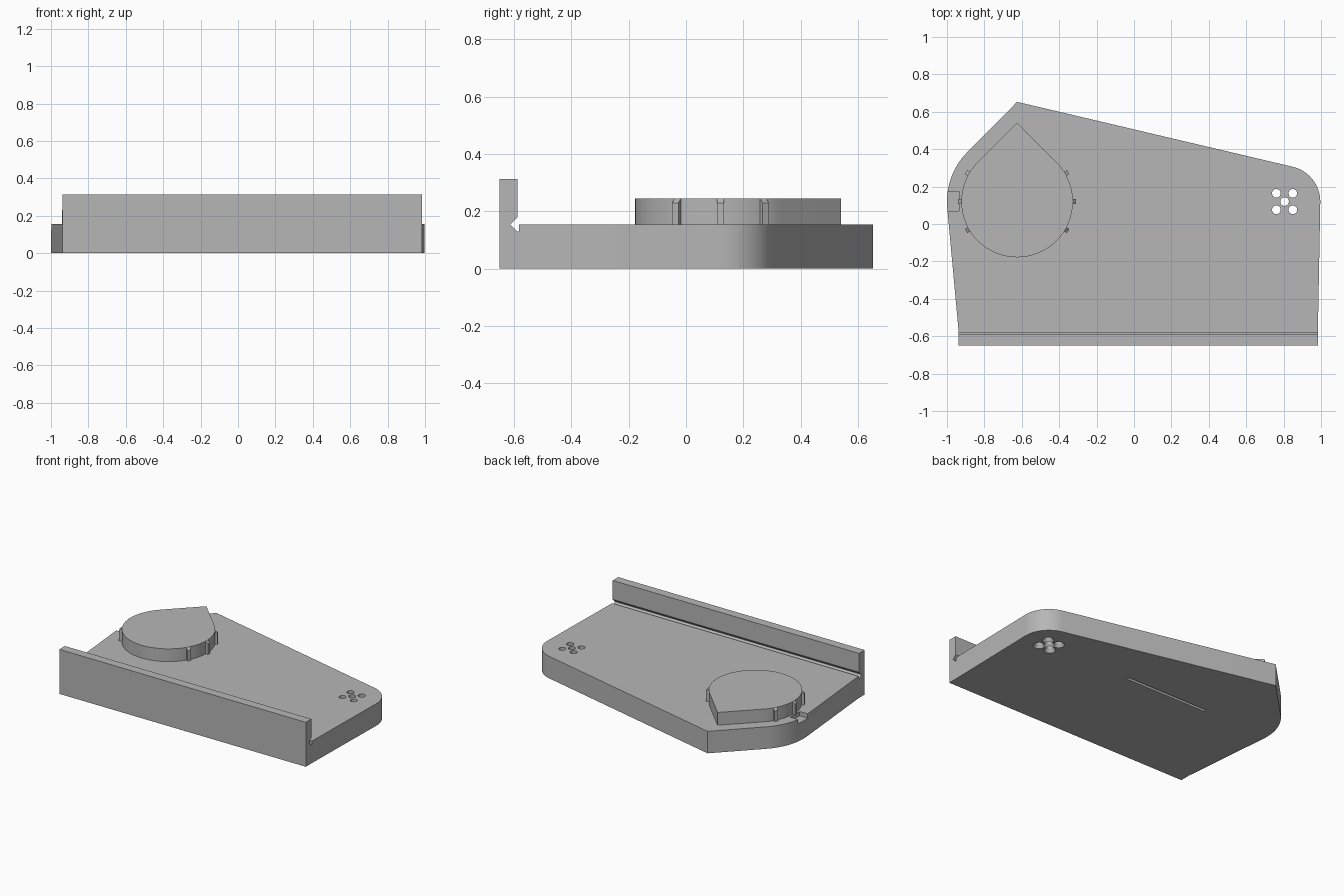
import bpy
import bmesh
from math import sin, cos, radians, pi
from mathutils import Matrix, Vector

old = bpy.data.objects.get("Cube")
if old:
    bpy.data.objects.remove(old, do_unlink=True)

grey = bpy.data.materials.new("plain grey")
grey.use_nodes = True
colour = (0.47, 0.47, 0.47, 1)
grey.diffuse_color = colour
grey.node_tree.nodes["Principled BSDF"].inputs["Base Color"].default_value = colour


def make(name, bm, matrix=None):
    bmesh.ops.recalc_face_normals(bm, faces=bm.faces)
    mesh = bpy.data.meshes.new(name)
    bm.to_mesh(mesh)
    bm.free()
    if matrix:
        mesh.transform(matrix)
    mesh.materials.append(grey)
    obj = bpy.data.objects.new(name, mesh)
    bpy.context.collection.objects.link(obj)
    return obj


def prism(name, outline, low, high, axis="z", matrix=None):
    """Extrude a 2D outline along z, x (outline in y, z) or y (outline in x, z)."""
    place = {"z": lambda a, b, t: (a, b, t),
             "x": lambda a, b, t: (t, a, b),
             "y": lambda a, b, t: (a, t, b)}[axis]
    bm = bmesh.new()
    ends = [[bm.verts.new(place(a, b, t)) for a, b in outline] for t in (low, high)]
    bm.faces.new(ends[0])
    bm.faces.new(ends[1])
    n = len(outline)
    for i in range(n):
        j = (i + 1) % n
        bm.faces.new((ends[0][i], ends[0][j], ends[1][j], ends[1][i]))
    return make(name, bm, matrix)


def lathe(name, profile, x, y, steps=32):
    """Closed turned solid from (radius, z) rings."""
    bm = bmesh.new()
    rings = [[bm.verts.new((x + r * cos(2 * pi * i / steps), y + r * sin(2 * pi * i / steps), z))
              for i in range(steps)] for r, z in profile]
    for a, b in zip(rings, rings[1:]):
        for i in range(steps):
            j = (i + 1) % steps
            bm.faces.new((a[i], a[j], b[j], b[i]))
    bm.faces.new(rings[0])
    bm.faces.new(rings[-1])
    return make(name, bm)


def arc(cx, cy, r, start, end, steps):
    angles = [radians(start + (end - start) * i / steps) for i in range(steps + 1)]
    return [(cx + r * cos(a), cy + r * sin(a)) for a in angles]


def rect(x0, x1, y0, y1):
    return [(x0, y0), (x1, y0), (x1, y1), (x0, y1)]


def activate(obj):
    bpy.ops.object.select_all(action="DESELECT")
    obj.select_set(True)
    bpy.context.view_layer.objects.active = obj


def cut(target, cutter):
    cutter.hide_render = True
    mod = target.modifiers.new("cut", "BOOLEAN")
    mod.operation = "DIFFERENCE"
    mod.solver = "EXACT"
    mod.object = cutter
    activate(target)
    bpy.ops.object.modifier_apply(modifier=mod.name)
    bpy.data.objects.remove(cutter, do_unlink=True)


def smooth(obj):
    activate(obj)
    bpy.ops.object.shade_smooth_by_angle(angle=radians(25))


TOP = 0.155
DIAL = Vector((-0.625, 0.12))
HOLES = Vector((0.805, 0.12))

# Base plate with two rounded corners and a pointed back
outline = [(-0.937, -0.582), (0.983, -0.582)]
outline += arc(HOLES.x, HOLES.y, 0.191, -1, 76.8, 20)
outline += [(DIAL.x, 0.653)]
outline += arc(DIAL.x, DIAL.y, 0.375, 135, 185, 20)
plate = prism("base_plate", outline, 0, TOP)

# Small recess at the plate edge beside the dial
cut(plate, prism("edge_recess_cutter", rect(-1.1, -0.935, 0.07, 0.175), TOP - 0.03, 0.3))

# Long shallow slot underneath
cut(plate, prism("under_slot_cutter", rect(-0.49, 0.15, 0.11, 0.13), -0.1, 0.03))

# Five through holes, countersunk from below
d = 0.044
for dx, dy in ((0, 0), (d, d), (-d, d), (d, -d), (-d, -d)):
    profile = [(0.038, -0.05), (0.038, 0), (0.023, 0.025), (0.023, 0.3)]
    cut(plate, lathe("hole_cutter", profile, HOLES.x + dx, HOLES.y + dy))
smooth(plate)

# Front fence with a V groove at plate level
fence = [(-0.65, 0), (-0.582, 0), (-0.582, 0.13), (-0.588, 0.13), (-0.613, TOP),
         (-0.588, 0.18), (-0.588, 0.313), (-0.65, 0.313)]
prism("front_fence", fence, -0.937, 0.983, axis="x")

# Teardrop dial
r = 0.298
drop = arc(DIAL.x, DIAL.y, r, 135, 405, 72) + [(DIAL.x, DIAL.y + r * 2 ** 0.5)]
smooth(prism("teardrop_dial", drop, TOP, 0.245))

# Ribs around the dial with sloped tops
rib = [(0.285, TOP), (0.315, TOP), (0.315, 0.23), (0.298, 0.245), (0.285, 0.245)]
for side in (0, 180):
    for turn in (-30, 0, 30):
        spin = Matrix.Translation(DIAL.to_3d()) @ Matrix.Rotation(radians(side + turn), 4, "Z")
        prism("dial_rib", rib, -0.0125, 0.0125, axis="y", matrix=spin)
